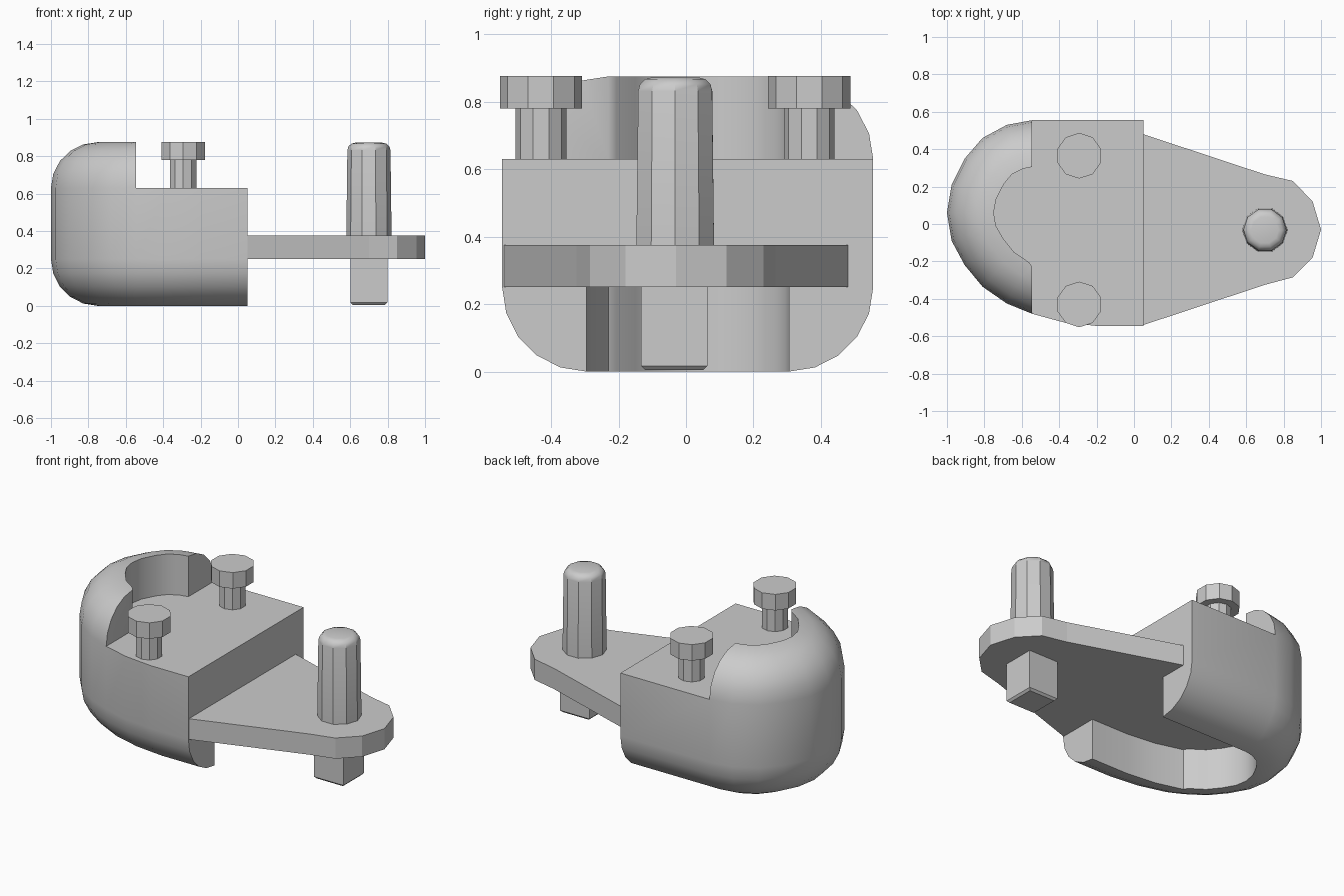
import bpy
import bmesh
import math
from mathutils import Vector

cube = bpy.data.objects.get("Cube")
if cube:
    bpy.data.objects.remove(cube, do_unlink=True)

GREY = (0.6, 0.6, 0.6, 1)
mat = bpy.data.materials.new("plain grey")
mat.use_nodes = True
mat.diffuse_color = GREY
mat.node_tree.nodes["Principled BSDF"].inputs["Base Color"].default_value = GREY


def finish(bm, name, smooth=None):
    bmesh.ops.recalc_face_normals(bm, faces=bm.faces)
    mesh = bpy.data.meshes.new(name)
    bm.to_mesh(mesh)
    bm.free()
    mesh.materials.append(mat)
    obj = bpy.data.objects.new(name, mesh)
    bpy.context.collection.objects.link(obj)
    if smooth:
        bpy.ops.object.select_all(action='DESELECT')
        obj.select_set(True)
        bpy.context.view_layer.objects.active = obj
        bpy.ops.object.shade_smooth_by_angle(angle=math.radians(smooth))
    return obj


def prism(name, outline, z0, z1):
    bm = bmesh.new()
    base = bm.faces.new([bm.verts.new((x, y, z0)) for x, y in outline])
    top = bmesh.ops.extrude_face_region(bm, geom=[base], use_keep_orig=True)["geom"]
    for v in top:
        if isinstance(v, bmesh.types.BMVert):
            v.co.z = z1
    return finish(bm, name)


def rod(bm, x, y, z0, z1, r0, r1, turn):
    """Ten-sided rod; returns its vertices."""
    made = bmesh.ops.create_cone(bm, cap_ends=True, segments=10, radius1=r0,
                                 radius2=r1, depth=z1 - z0)["verts"]
    # the first vertex lies on +y; turn it where wanted
    for v in made:
        c, s = math.cos(turn), math.sin(turn)
        vx, vy = v.co.x, v.co.y
        v.co = Vector((c * vx - s * vy + x, s * vx + c * vy + y, v.co.z + (z0 + z1) / 2))
    return made


# Housing: rounded U-shaped lip below, solid middle, rounded hood above
R, LOW, HIGH, CUT = 0.25, 0.25, 0.63, -0.545
path = [(0.05, 0.555), (CUT, 0.555), (-0.68, 0.53), (-0.81, 0.46), (-0.905, 0.35),
        (-0.975, 0.21), (-1, 0.06), (-0.975, -0.09), (-0.905, -0.22), (-0.81, -0.335),
        (-0.68, -0.425), (CUT, -0.48), (-0.38, -0.525), (-0.2, -0.545), (0.05, -0.545)]
path = [Vector(p) for p in path]
last = len(path) - 1
hood_a, hood_b = 1, 11
STEPS = 5
arc = [math.pi / 2 * i / STEPS for i in range(STEPS + 1)]
section = [(R * (1 - math.sin(a)), LOW - R * math.cos(a)) for a in arc]
section += [(R * (1 - math.cos(a)), HIGH + (0.875 - HIGH) * math.sin(a)) for a in arc]

bm = bmesh.new()
grid, ceiling, floor = [], [], []
for i, p in enumerate(path):
    if p.x > CUT - 0.01:
        n = Vector((0, -1 if p.y > 0 else 1))
    else:
        t = path[i + 1] - path[i - 1]
        n = Vector((-t.y, t.x)).normalized()
    on_hood = hood_a <= i <= hood_b
    q = p + n * R
    pts = section if on_hood else section[:STEPS + 2]
    grid.append([bm.verts.new((*(p + n * d), z)) for d, z in pts])
    ceiling.append(bm.verts.new((*q, LOW)))
    floor.append(bm.verts.new((*q, HIGH)) if on_hood else None)

for i in range(last):
    a, b = grid[i], grid[i + 1]
    for k in range(min(len(a), len(b)) - 1):
        bm.faces.new((a[k], b[k], b[k + 1], a[k + 1]))
    bm.faces.new((a[0], b[0], ceiling[i + 1], ceiling[i]))
    if hood_a <= i < hood_b:
        bm.faces.new((a[-1], b[-1], floor[i + 1], floor[i]))
S = STEPS
for i in (0, last):
    bm.faces.new(grid[i][:S + 1] + [ceiling[i]])
for i in (hood_a, hood_b):
    bm.faces.new(grid[i][S + 1:] + [floor[i]])
bm.faces.new(ceiling)
bm.faces.new((grid[0][S], grid[0][S + 1], grid[last][S + 1], grid[last][S],
              ceiling[last], ceiling[0]))
bm.faces.new([g[S + 1] for g in grid[:hood_a + 1]] + floor[hood_a:hood_b + 1]
             + [g[S + 1] for g in grid[hood_b:]])
finish(bm, "housing", 35)

# Tapered tongue plate
prism("tongue_plate",
      [(0.05, 0.48), (0.7, 0.265), (0.85, 0.23), (0.955, 0.12), (1, -0.03),
       (0.955, -0.18), (0.85, -0.285), (0.7, -0.325), (0.05, -0.54)], LOW, 0.375)

# Two bolts standing on the housing
for side, y in (("left", 0.365), ("right", -0.43)):
    bm = bmesh.new()
    rod(bm, -0.293, y, HIGH, 0.79, 0.075, 0.075, 0)
    rod(bm, -0.293, y, 0.78, 0.877, 0.122, 0.122, 0)
    finish(bm, "bolt_back" if side == "left" else "bolt_front")

# Round pin with a softened top
bm = bmesh.new()
rod(bm, 0.7, -0.032, 0.37, 0.872, 0.121, 0.115, math.pi / 2)
rim = [e for e in bm.edges if all(v.co.z > 0.8 for v in e.verts)]
bmesh.ops.bevel(bm, geom=rim, offset=0.04, segments=3, profile=0.5, affect='EDGES')
finish(bm, "round_pin", 30)

# Square peg under the plate
bm = bmesh.new()
bmesh.ops.create_cube(bm, size=1)
for v in bm.verts:
    v.co = Vector((v.co.x * 0.197 + 0.7, v.co.y * 0.197 - 0.035, 0.255 if v.co.z > 0 else 0.005))
rim = [e for e in bm.edges if all(v.co.z < 0.1 for v in e.verts)]
bmesh.ops.bevel(bm, geom=rim, offset=0.012, segments=1, affect='EDGES')
finish(bm, "square_peg")
